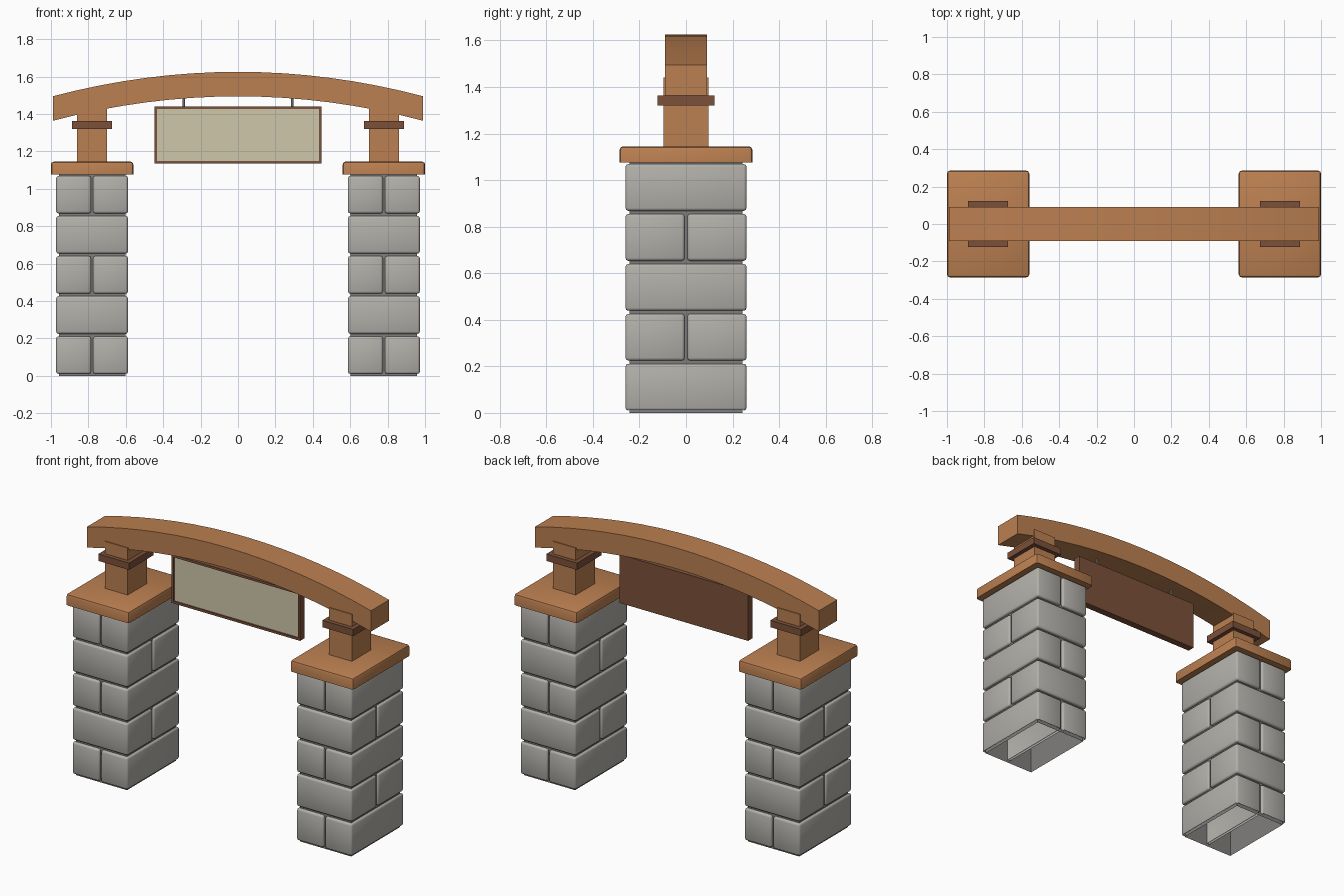
import bpy, bmesh, math
from mathutils import Vector

if "Cube" in bpy.data.objects:
    bpy.data.objects.remove(bpy.data.objects["Cube"])


def material(name, rgb):
    m = bpy.data.materials.new(name)
    m.diffuse_color = (*rgb, 1)
    m.use_nodes = True
    m.node_tree.nodes["Principled BSDF"].inputs["Base Color"].default_value = m.diffuse_color
    return m


STONE = material("grey stone", (0.45, 0.435, 0.405))
MORTAR = material("dark mortar", (0.22, 0.21, 0.20))
WOOD = material("warm wood", (0.50, 0.215, 0.082))
DARK = material("dark wood", (0.20, 0.082, 0.042))
CREAM = material("cream panel", (0.63, 0.57, 0.41))
METAL = material("grey metal", (0.16, 0.15, 0.15))


def finish(bm, name, mats, smooth=None):
    me = bpy.data.meshes.new(name)
    bm.to_mesh(me)
    bm.free()
    for m in mats:
        me.materials.append(m)
    ob = bpy.data.objects.new(name, me)
    bpy.context.collection.objects.link(ob)
    if smooth:
        bpy.ops.object.select_all(action='DESELECT')
        ob.select_set(True)
        bpy.context.view_layer.objects.active = ob
        bpy.ops.object.shade_smooth_by_angle(angle=math.radians(smooth))
    return ob


def add_box(bm, lo, hi, bevel=0, segments=2, flat_base=False, open_base=False):
    """Box between two corners, optionally rounded, with a square or open base."""
    part = bmesh.new()
    bmesh.ops.create_cube(part, size=1)
    lo, hi = Vector(lo), Vector(hi)
    for v in part.verts:
        v.co = Vector([(lo[i] + hi[i]) / 2 + v.co[i] * (hi[i] - lo[i]) for i in range(3)])
    if bevel:
        edges = [e for e in part.edges
                 if not (flat_base and all(v.co.z < lo.z + 1e-5 for v in e.verts))]
        bmesh.ops.bevel(part, geom=edges, offset=bevel, segments=segments,
                        profile=0.5, affect='EDGES')
    part.normal_update()
    if open_base:
        bmesh.ops.delete(part, geom=[f for f in part.faces if f.normal.z < -0.9],
                         context='FACES')
    tmp = bpy.data.meshes.new("tmp")
    part.to_mesh(tmp)
    part.free()
    bm.from_mesh(tmp)
    bpy.data.meshes.remove(tmp)


def box(name, lo, hi, mat, **kw):
    bm = bmesh.new()
    add_box(bm, lo, hi, **kw)
    return finish(bm, name, [mat], 40 if kw.get("bevel") else None)


for side, cx in (("left", -0.78), ("right", 0.78)):
    # mortar core, open underneath
    box(side + "_mortar_core", (cx - 0.178, -0.243, 0), (cx + 0.178, 0.243, 1.09),
        MORTAR, open_base=True)
    # stone courses, split alternately across x and across y
    bm = bmesh.new()
    hx, hy, gap = 0.192, 0.26, 0.006
    for i in range(5):
        z = 0.01 + i * 0.2145
        for s in (-1, 1):
            if i % 2 == 0:
                x0, x1 = sorted((cx + s * gap, cx + s * hx))
                y0, y1 = -hy, hy
            else:
                x0, x1 = cx - hx, cx + hx
                y0, y1 = sorted((s * gap, s * hy))
            add_box(bm, (x0, y0, z), (x1, y1, z + 0.201), bevel=0.012, open_base=(i == 0))
    finish(bm, side + "_pillar_stones", [STONE], 60)
    # wooden cap, post and collar
    box(side + "_pillar_cap", (cx - 0.22, -0.285, 1.075), (cx + 0.22, 0.285, 1.145),
        WOOD, bevel=0.015, flat_base=True)
    box(side + "_post", (cx - 0.08, -0.096, 1.14), (cx + 0.08, 0.096, 1.44), WOOD)
    box(side + "_post_collar", (cx - 0.107, -0.122, 1.32), (cx + 0.107, 0.122, 1.363), DARK)

# arched beam: a profile strip extruded through y
N = 16
bm = bmesh.new()
xs = [-0.988 + 1.976 * i / N for i in range(N + 1)]
arc = [(x, 1.625 - 0.13 * (x / 0.988) ** 2) for x in xs]
rings = [[bm.verts.new(p) for p in ((x, -0.09, z - 0.131), (x, 0.09, z - 0.131),
                                    (x, 0.09, z), (x, -0.09, z))] for x, z in arc]
for a, b in zip(rings, rings[1:]):
    for k in range(4):
        bm.faces.new((a[k], a[(k + 1) % 4], b[(k + 1) % 4], b[k]))
bm.faces.new(rings[0])
bm.faces.new(rings[-1])
bmesh.ops.recalc_face_normals(bm, faces=bm.faces)
finish(bm, "arched_beam", [WOOD], 30)

# hanging sign: board with a recessed cream panel on the front
bm = bmesh.new()
add_box(bm, (-0.447, -0.022, 1.135), (0.447, 0.022, 1.44))
bm.normal_update()
front = [f for f in bm.faces if f.normal.y < -0.9]
bmesh.ops.inset_region(bm, faces=front, thickness=0.02)
rim = bmesh.ops.inset_region(bm, faces=front, thickness=0.0005, depth=-0.008)
front[0].material_index = 1
finish(bm, "hanging_sign", [DARK, CREAM])

# sign hangers
for side, x in (("left", -0.29), ("right", 0.29)):
    bm = bmesh.new()
    bmesh.ops.create_cone(bm, cap_ends=True, segments=10, radius1=0.007, radius2=0.007, depth=0.09)
    bmesh.ops.translate(bm, verts=bm.verts, vec=(x, 0, 1.475))
    finish(bm, side + "_sign_hanger", [METAL], 40)
